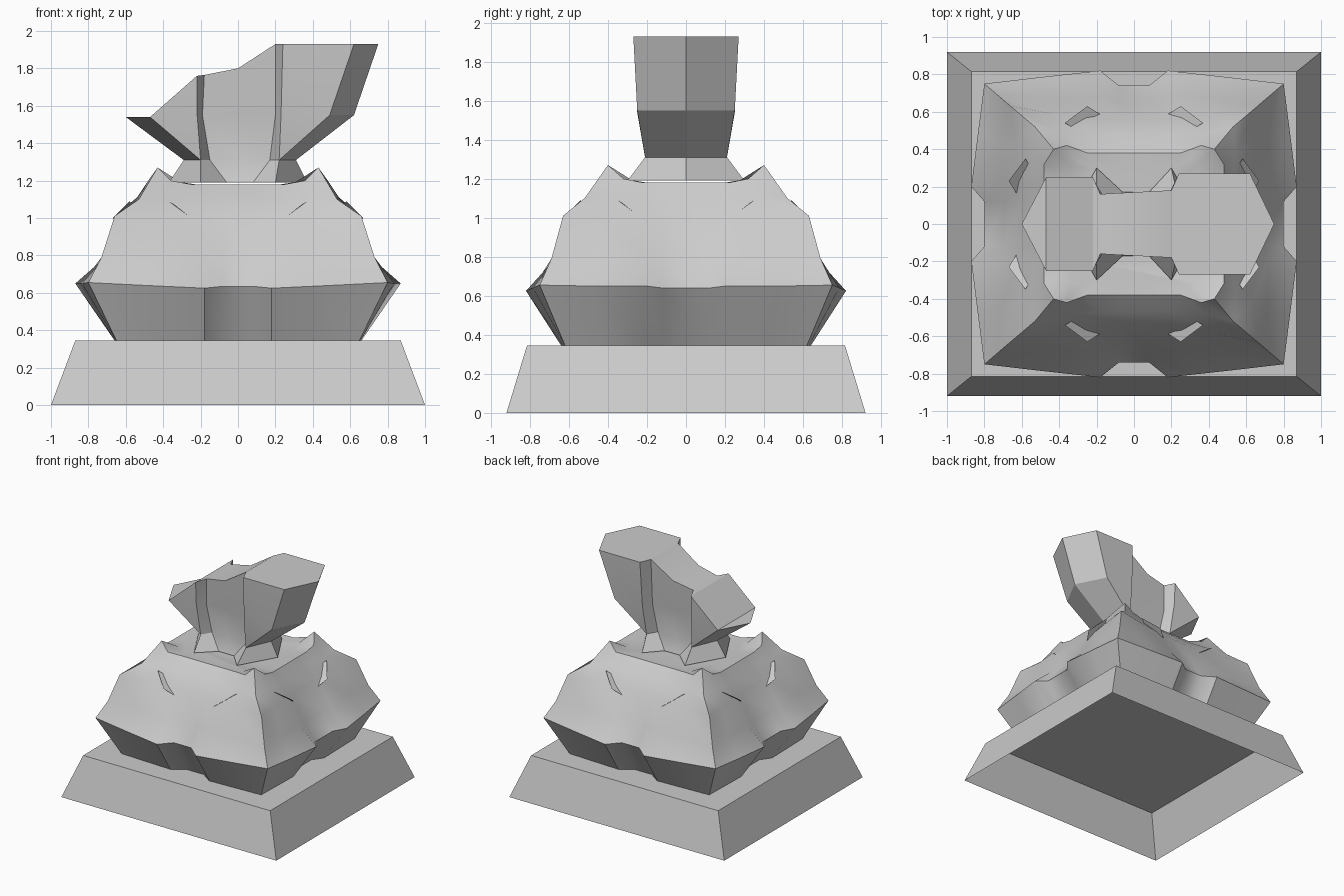
import bpy, bmesh
from math import radians

cube = bpy.data.objects.get("Cube")
if cube:
    bpy.data.objects.remove(cube, do_unlink=True)

stone = bpy.data.materials.new("stone_grey")
stone.use_nodes = True
GREY = (0.6, 0.6, 0.6, 1)
stone.diffuse_color = GREY
stone.node_tree.nodes["Principled BSDF"].inputs["Base Color"].default_value = GREY


def finish(name, bm, angle=30, recalc=True):
    if recalc:
        bmesh.ops.recalc_face_normals(bm, faces=bm.faces)
    mesh = bpy.data.meshes.new(name)
    bm.to_mesh(mesh)
    bm.free()
    mesh.materials.append(stone)
    obj = bpy.data.objects.new(name, mesh)
    bpy.context.collection.objects.link(obj)
    bpy.ops.object.select_all(action='DESELECT')
    obj.select_set(True)
    bpy.context.view_layer.objects.active = obj
    bpy.ops.object.shade_smooth_by_angle(angle=radians(angle))
    return obj


def loft(bm, rings):
    """Join closed rings of points with quads; returns the vertex rings."""
    loops = [[bm.verts.new(p) for p in ring] for ring in rings]
    for low, high in zip(loops, loops[1:]):
        for i in range(len(low)):
            j = (i + 1) % len(low)
            bm.faces.new((low[i], low[j], high[j], high[i]))
    return loops


def clean(bm):
    bmesh.ops.remove_doubles(bm, verts=bm.verts, dist=0.001)


# Plinth: sloped block, open underneath
bm = bmesh.new()
rect = lambda x, y, z: [(-x, -y, z), (x, -y, z), (x, y, z), (-x, y, z)]
top = loft(bm, [rect(1, 0.92, 0), rect(0.87, 0.815, 0.345)])[-1]
bm.faces.new(top)
finish("plinth", bm, 20)

# Rock mound: one quarter of each ring, mirrored around.
# Columns: notch, lip, shoulder, corner, shoulder, lip, notch
quarter_rings = [
    [(.08, .57, .345), (.18, .64, .345), (.42, .63, .345), (.65, .62, .345),
     (.655, .42, .345), (.66, .2, .345), (.6, .12, .345)],
    [(.08, .74, .635), (.18, .82, .625), (.5, .785, .64), (.8, .75, .655),
     (.835, .48, .65), (.87, .2, .65), (.8, .12, .64)],
    [(.08, .66, .78), (.18, .68, .78), (.45, .67, .79), (.73, .69, .79),
     (.71, .44, .79), (.72, .2, .78), (.7, .12, .78)],
    [(.08, .56, 1.0), (.18, .56, 1.0), (.44, .59, 1.01), (.66, .63, 1.01),
     (.63, .42, 1.01), (.61, .2, 1.0), (.6, .12, 1.0)],
    [(.08, .47, 1.1), (.18, .47, 1.1), (.4, .49, 1.11), (.53, .52, 1.1),
     (.54, .38, 1.11), (.53, .2, 1.1), (.53, .12, 1.1)],
    [(.08, .38, 1.18), (.25, .38, 1.18), (.36, .42, 1.2), (.43, .4, 1.27),
     (.48, .32, 1.2), (.48, .22, 1.18), (.48, .12, 1.18)],
]


def full_ring(quarter):
    ring = []
    for sx, sy in ((1, 1), (1, -1), (-1, -1), (-1, 1)):
        part = [(x * sx, y * sy, z) for x, y, z in quarter]
        ring += part if sx == sy else part[::-1]
    return ring


bm = bmesh.new()
rings = [full_ring(q) for q in quarter_rings]
rings.append([(x * 0.78, y * 0.78, 1.175) for x, y, z in rings[-1]])
bm.faces.new(loft(bm, rings)[-1])
finish("rock_mound", bm, 38)

# Slanted ledges, a pair on each side of the mound
ledge = [(.37, .54, 1.09), (.25, .63, 1.0), (.17, .58, .94), (.28, .49, 1.03)]
bm = bmesh.new()
for sx in (1, -1):
    for sy in (1, -1):
        front = [(x * sx, y * sy, z) for x, y, z in ledge]
        side = [((y + .04) * sx, (x - .02) * sy, z) for x, y, z in ledge]
        for pts in (front, side):
            face = bm.faces.new([bm.verts.new(p) for p in pts])
            face.normal_update()
            if face.normal.z < 0:
                face.normal_flip()
finish("ledges", bm, recalc=False)

# Anvil: half outline from horn tip to heel tip, mirrored in y
anvil_rings = [
    [(-.37, 0, 1.19), (-.2, .3, 1.19), (-.2, .3, 1.19), (-.06, .17, 1.19), (0, .17, 1.19),
     (.08, .17, 1.19), (.2, .3, 1.19), (.2, .3, 1.19), (.37, 0, 1.19)],
    [(-.29, 0, 1.31), (-.2, .21, 1.31), (-.2, .21, 1.31), (-.15, .13, 1.31), (0, .13, 1.31),
     (.17, .13, 1.31), (.22, .21, 1.31), (.22, .21, 1.31), (.31, 0, 1.31)],
    [(-.6, 0, 1.54), (-.47, .25, 1.54), (-.22, .24, 1.57), (-.19, .15, 1.55), (0, .15, 1.55),
     (.2, .16, 1.55), (.23, .25, 1.55), (.49, .25, 1.55), (.62, 0, 1.55)],
    [(-.6, 0, 1.54), (-.47, .25, 1.54), (-.22, .25, 1.76), (-.18, .16, 1.765), (0, .17, 1.8),
     (.2, .18, 1.93), (.24, .27, 1.93), (.62, .27, 1.93), (.75, 0, 1.93)],
]
bm = bmesh.new()
mirrored = [r + [(x, -y, z) for x, y, z in r[-2:0:-1]] for r in anvil_rings]
loops = loft(bm, mirrored)
bm.faces.new(loops[0])
# Working face: strips across from side to side
deck, n = loops[-1], len(loops[-1])
for i in range(n // 2):
    strip = [deck[i], deck[i + 1], deck[-i - 1], deck[-i % n]]
    bm.faces.new(list(dict.fromkeys(strip)))
clean(bm)
finish("anvil", bm, 28)
